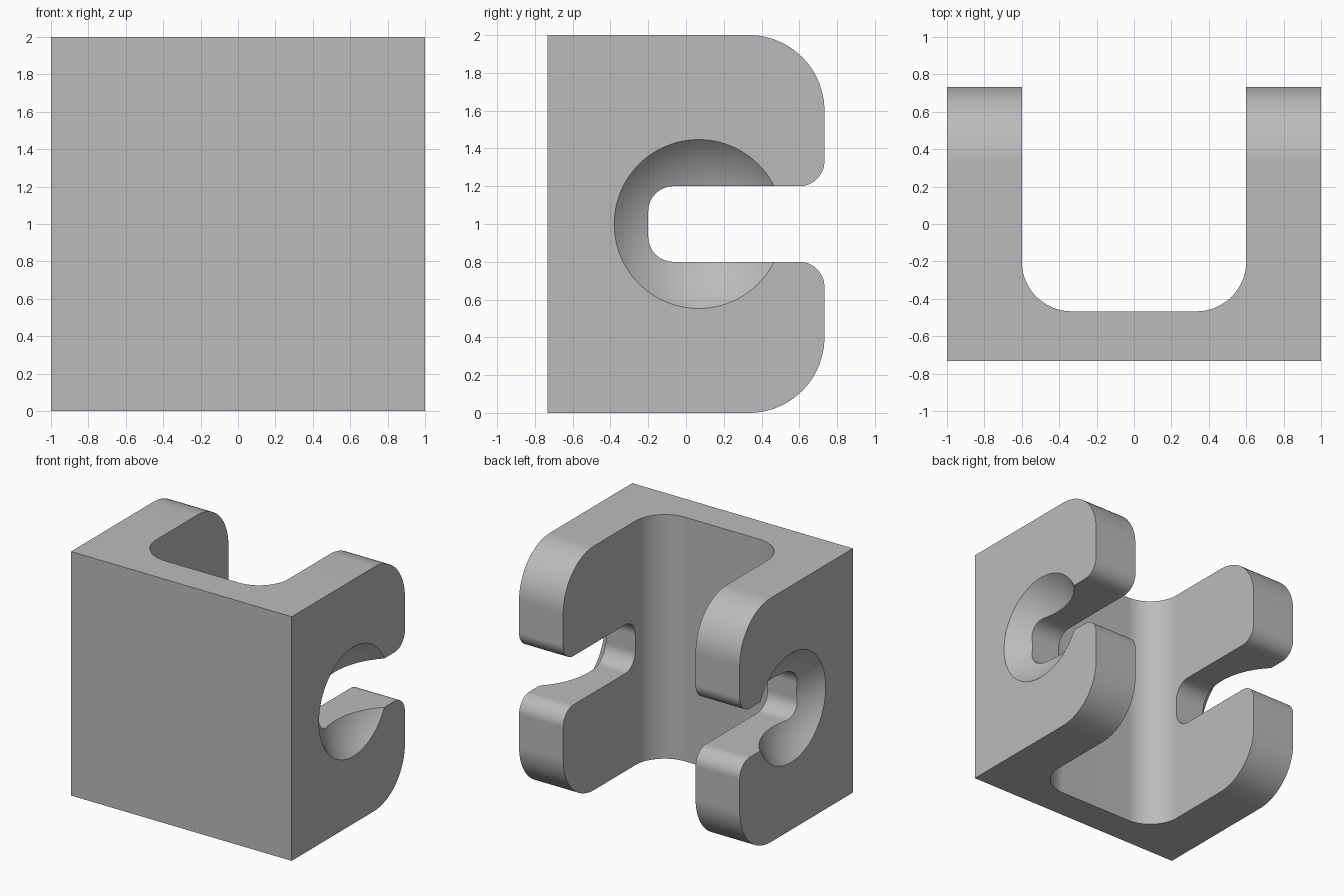
import bpy, bmesh, math
from mathutils import Vector, Matrix

if "Cube" in bpy.data.objects:
    bpy.data.objects.remove(bpy.data.objects["Cube"], do_unlink=True)

gray = bpy.data.materials.new("plain_gray")
gray.use_nodes = True
color = (0.5, 0.5, 0.5, 1)
gray.diffuse_color = color
gray.node_tree.nodes["Principled BSDF"].inputs["Base Color"].default_value = color


def rounded(corners, steps=20):
    """Outline from (u, v, radius) corners, with arcs where the radius is above zero."""
    out = []
    for i, (u, v, r) in enumerate(corners):
        p = Vector((u, v))
        if r == 0:
            out.append(p)
            continue
        a = (Vector(corners[i - 1][:2]) - p).normalized()
        b = (Vector(corners[(i + 1) % len(corners)][:2]) - p).normalized()
        center = p + (a + b) * r  # right-angle corners
        for k in range(steps + 1):
            t = k / steps * math.pi / 2
            out.append(center - b * r * math.cos(t) - a * r * math.sin(t))
    return out


def make_object(name, bm):
    bmesh.ops.recalc_face_normals(bm, faces=bm.faces)
    mesh = bpy.data.meshes.new(name)
    bm.to_mesh(mesh)
    bm.free()
    mesh.materials.append(gray)
    obj = bpy.data.objects.new(name, mesh)
    bpy.context.collection.objects.link(obj)
    return obj


def prism(name, outline, place, direction):
    bm = bmesh.new()
    face = bm.faces.new([bm.verts.new(place(p)) for p in outline])
    ext = bmesh.ops.extrude_face_region(bm, geom=[face], use_keep_orig=True)
    verts = [g for g in ext["geom"] if isinstance(g, bmesh.types.BMVert)]
    bmesh.ops.translate(bm, verts=verts, vec=direction)
    return make_object(name, bm)


# Side profile of the bracket: rounded back corners and an open slot
D = 0.733
side = rounded([
    (-D, 0, 0), (D, 0, 0.4), (D, 0.8, 0.133), (-0.2, 0.8, 0.133),
    (-0.2, 1.2, 0.133), (D, 1.2, 0.133), (D, 2, 0.4), (-D, 2, 0)])
bracket = prism("slotted_bracket", side, lambda p: (-1, p.x, p.y), (2, 0, 0))

# Channel between the two arms
plan = rounded([(-0.6, -0.467, 0.267), (0.6, -0.467, 0.267), (0.6, 1, 0), (-0.6, 1, 0)])
cutters = [prism("channel_cutter", plan, lambda p: (p.x, p.y, -0.5), (0, 0, 3))]

# Shallow spherical seat in the outside of each arm
for label, s in (("left", 1), ("right", -1)):
    bm = bmesh.new()
    bmesh.ops.create_uvsphere(
        bm, u_segments=96, v_segments=64, radius=0.6,
        matrix=Matrix.Translation((s * 1.4, 0.067, 1)) @ Matrix.Rotation(math.pi / 2, 4, "Y"))
    cutters.append(make_object(label + "_seat_cutter", bm))

for cutter in cutters:
    cutter.hide_render = True
    mod = bracket.modifiers.new(cutter.name, "BOOLEAN")
    mod.operation = "DIFFERENCE"
    mod.solver = "EXACT"
    mod.object = cutter

# Bake the cuts and drop the cutters
depsgraph = bpy.context.evaluated_depsgraph_get()
result = bpy.data.meshes.new_from_object(bracket.evaluated_get(depsgraph))
bracket.modifiers.clear()
bracket.data = result
for cutter in cutters:
    bpy.data.objects.remove(cutter, do_unlink=True)

# Smooth curves, crisp edges, flat large faces
bpy.ops.object.select_all(action="DESELECT")
bracket.select_set(True)
bpy.context.view_layer.objects.active = bracket
bpy.ops.object.shade_smooth_by_angle(angle=math.radians(25))
weighted = bracket.modifiers.new("flat_face_normals", "WEIGHTED_NORMAL")
weighted.keep_sharp = True
